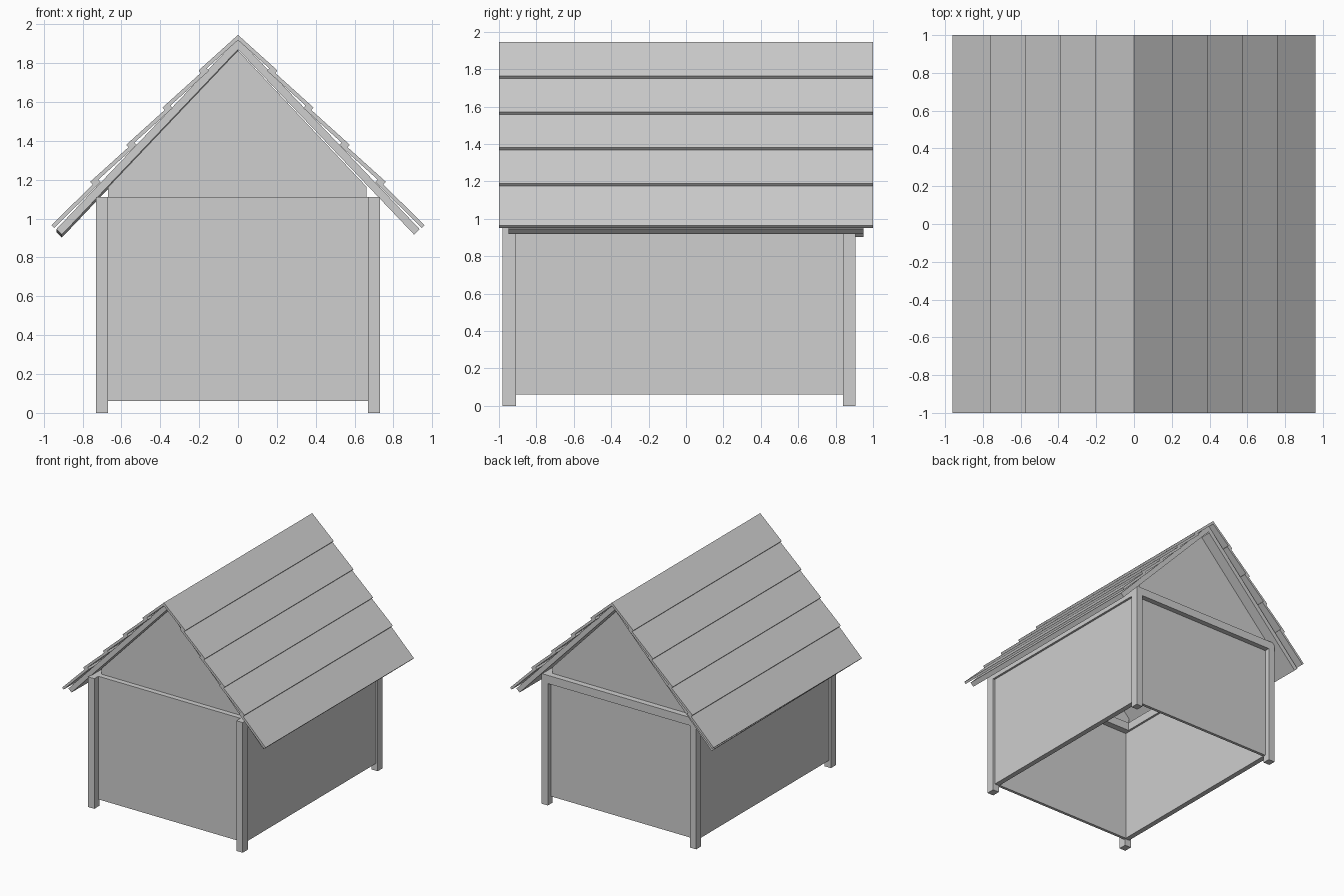
import bpy
import math
from mathutils import Vector

cube = bpy.data.objects.get("Cube")
if cube:
    bpy.data.objects.remove(cube, do_unlink=True)

grey = bpy.data.materials.new("plain grey")
grey.use_nodes = True
GREY = (0.62, 0.62, 0.62, 1)
grey.diffuse_color = GREY
grey.node_tree.nodes["Principled BSDF"].inputs["Base Color"].default_value = GREY


def prism(name, profile, y0, y1, back_drop=0.0):
    """Extrude an x-z outline along y; back_drop lowers the rear end."""
    n = len(profile)
    verts = [(x, y0, z) for x, z in profile]
    verts += [(x, y1, z - back_drop) for x, z in profile]
    faces = [tuple(range(n)), tuple(range(2 * n - 1, n - 1, -1))]
    faces += [(i, i + n, (i + 1) % n + n, (i + 1) % n) for i in range(n)]
    # keep normals outward whichever way the outline runs
    area = sum(profile[i][0] * profile[(i + 1) % n][1]
               - profile[(i + 1) % n][0] * profile[i][1] for i in range(n))
    if area < 0:
        faces = [f[::-1] for f in faces]
    mesh = bpy.data.meshes.new(name)
    mesh.from_pydata(verts, [], faces)
    mesh.materials.append(grey)
    obj = bpy.data.objects.new(name, mesh)
    bpy.context.collection.objects.link(obj)
    return obj


def box(name, x, y, z):
    (x0, x1), (z0, z1) = sorted(x), z
    return prism(name, [(x0, z0), (x1, z0), (x1, z1), (x0, z1)], *y)


def plank(name, side, top, tip, thickness, y, drop=0.0):
    """Sloping board whose upper surface runs from top to tip."""
    a, b = Vector(top), Vector(tip)
    d = (b - a).normalized()
    under = Vector((d.y, -d.x)) * thickness
    pts = [a, b, b + under, a + under]
    if top[0] == 0:  # mitre at the ridge
        pts[3] = Vector((0, a.y - thickness / d.x))
    return prism(name, [(side * p.x, p.y) for p in pts], *y, drop)


EAVE = 1.11       # top of posts and beams
BEAM_Z = (1.04, EAVE)
WALL_Z = (0.06, 1.10)
FRONT_POST = (-0.98, -0.91)
BACK_POST = (0.84, 0.905)

# Posts, side walls and side beams
for side, label in ((1, "left"), (-1, "right")):
    post_x = (side * 0.67, side * 0.73)
    box("front_post_" + label, post_x, FRONT_POST, (0, EAVE))
    box("back_post_" + label, post_x, BACK_POST, (0, EAVE))
    box("side_wall_" + label, (side * 0.668, side * 0.712), (-0.92, 0.85), WALL_Z)
    box("side_beam_" + label, (side * 0.65, side * 0.73), (-0.91, 0.84), BEAM_Z)

# End walls and beams
box("front_wall", (-0.67, 0.67), (-0.925, -0.9), (0.06, EAVE))
box("front_beam", (-0.67, 0.67), (-0.9, -0.845), BEAM_Z)
box("back_wall", (-0.67, 0.67), (0.835, 0.86), WALL_Z)
box("back_beam", (-0.67, 0.67), BACK_POST, BEAM_Z)

# Gable panels
gable = [(-0.67, EAVE), (0.66, EAVE), (0.66, 1.165), (0, 1.865), (-0.67, 1.16)]
prism("front_gable", gable, -0.88, -0.86)
prism("back_gable", gable, 0.835, 0.855)

# Roof boards with overlapping planks
tips = [(0.203 + 0.186 * i, 1.762 - 0.191 * i) for i in range(4)] + [(0.96, 0.965)]
for side, label in ((1, "left"), (-1, "right")):
    plank("roof_board_" + label, side, (0, 1.928), (0.935, 0.945), 0.04,
          (-0.95, 0.95), 0.0 if side > 0 else 0.015)
    for i, tip in enumerate(tips):
        if i == 0:
            top = (0, 1.945)
        else:
            px, pz = tips[i - 1]
            top = (px - 0.04, pz + 0.013)
        plank(f"roof_plank_{label}_{i + 1}", side, top, tip, 0.02, (-1, 1))
